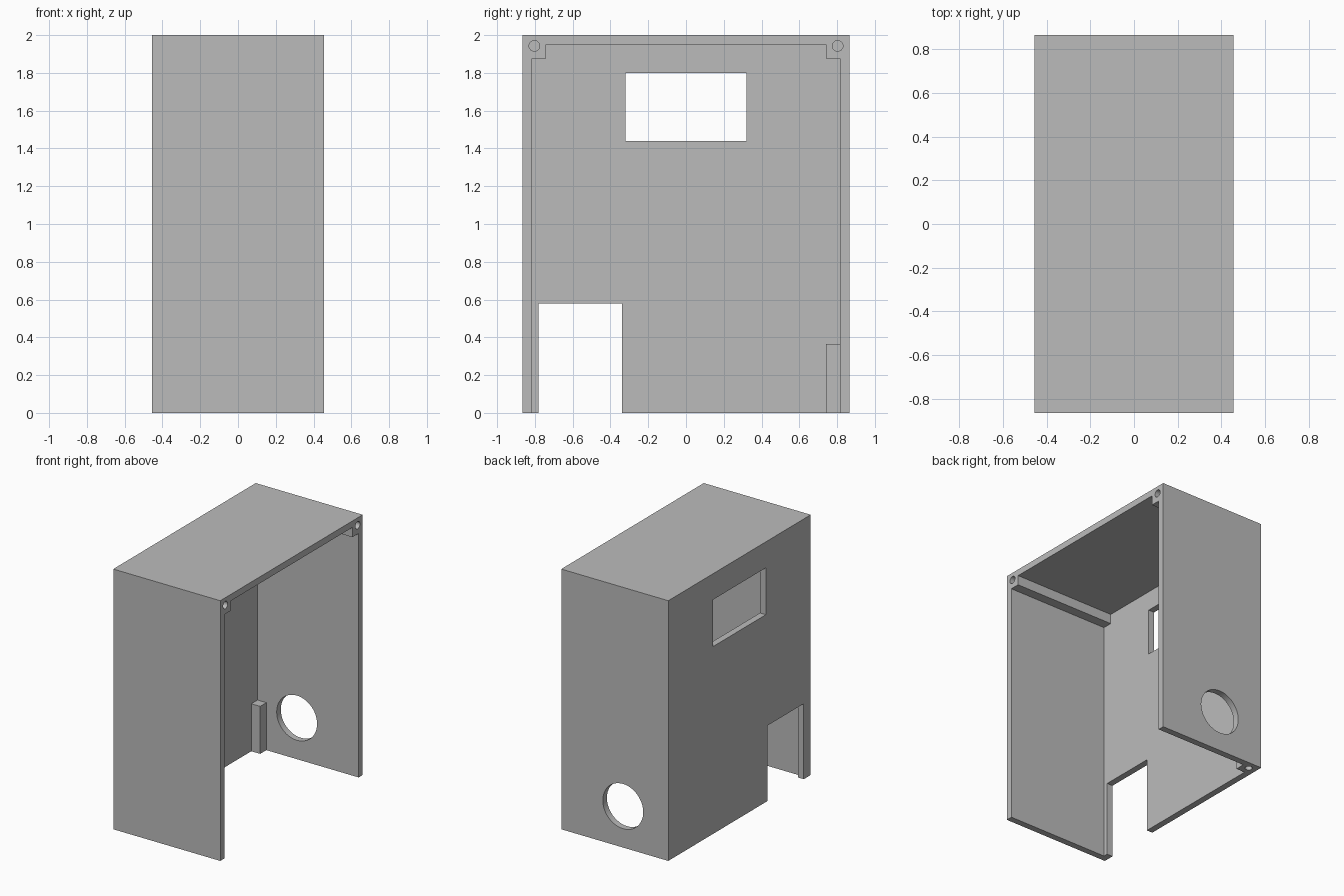
import bpy, bmesh
from mathutils import Matrix, Vector
from math import pi

if "Cube" in bpy.data.objects:
    bpy.data.objects.remove(bpy.data.objects["Cube"])

HX, HY, H = 0.455, 0.865, 2.0      # half depth, half width, height
T = 0.05                           # wall thickness
BOSS = 0.075                       # side of the square screw bosses

grey = bpy.data.materials.new("plain grey")
grey.use_nodes = True
grey.diffuse_color = (0.5, 0.5, 0.5, 1)
grey.node_tree.nodes["Principled BSDF"].inputs["Base Color"].default_value = (0.5, 0.5, 0.5, 1)


def make(name, bm):
    bmesh.ops.recalc_face_normals(bm, faces=bm.faces)
    mesh = bpy.data.meshes.new(name)
    bm.to_mesh(mesh)
    bm.free()
    mesh.materials.append(grey)
    obj = bpy.data.objects.new(name, mesh)
    bpy.context.collection.objects.link(obj)
    return obj


def box(name, lo, hi):
    bm = bmesh.new()
    size = Vector(hi) - Vector(lo)
    centre = (Vector(hi) + Vector(lo)) / 2
    bmesh.ops.create_cube(bm, size=1, matrix=Matrix.Translation(centre) @ Matrix.Diagonal(size).to_4x4())
    return make(name, bm)


def rod(name, centre, radius, length, axis):
    turn = {"X": Matrix.Rotation(pi / 2, 4, "Y"), "Y": Matrix.Rotation(pi / 2, 4, "X"), "Z": Matrix()}[axis]
    bm = bmesh.new()
    bmesh.ops.create_cone(bm, cap_ends=True, segments=48, radius1=radius, radius2=radius,
                          depth=length, matrix=Matrix.Translation(centre) @ turn)
    return make(name, bm)


def combine(target, tool, operation="DIFFERENCE"):
    mod = target.modifiers.new(tool.name, "BOOLEAN")
    mod.operation, mod.solver, mod.object = operation, "EXACT", tool
    bpy.context.view_layer.objects.active = target
    bpy.ops.object.modifier_apply(modifier=mod.name)
    bpy.data.objects.remove(tool)


# Outer block
housing = box("housing", (-HX, -HY, 0), (HX, HY, H))

# Hollow, open at the bottom and one side, stepped around the upper screw bosses
y, z = HY - T, H - T
half = [(y, -0.1), (y, z - BOSS), (y - BOSS, z - BOSS), (y - BOSS, z)]
profile = half + [(-a, b) for a, b in reversed(half)]
bm = bmesh.new()
face = bm.faces.new([bm.verts.new((T - HX, a, b)) for a, b in profile])
grown = bmesh.ops.extrude_face_region(bm, geom=[face])["geom"]
bmesh.ops.translate(bm, vec=(1, 0, 0), verts=[v for v in grown if isinstance(v, bmesh.types.BMVert)])
combine(housing, make("hollow", bm))

# Short screw post in the lower rear corner, sunk into the walls
combine(housing, box("screw_post", (-HX + T / 2, y - BOSS, 0), (-HX + T + BOSS, y + T / 2, 0.365)), "UNION")

# Window and doorway through the side wall
combine(housing, box("window_cut", (-1, -0.32, 1.44), (0, 0.32, 1.8)))
combine(housing, box("doorway_cut", (-1, -0.78, -0.1), (0, -0.34, 0.58)))

# Round port through the rear wall
combine(housing, rod("port_cut", (-0.07, HY, 0.317), 0.172, 0.3, "Y"))

# Blind screw holes
for side in (-1, 1):
    combine(housing, rod("boss_hole", (HX, side * 0.803, 1.943), 0.028, 0.5, "X"))
combine(housing, rod("post_hole", (-0.39, 0.803, 0), 0.026, 0.4, "Z"))

# Smooth the round holes, keep the box edges crisp
bpy.ops.object.select_all(action="DESELECT")
housing.select_set(True)
bpy.context.view_layer.objects.active = housing
bpy.ops.object.shade_smooth_by_angle(angle=pi / 6)
